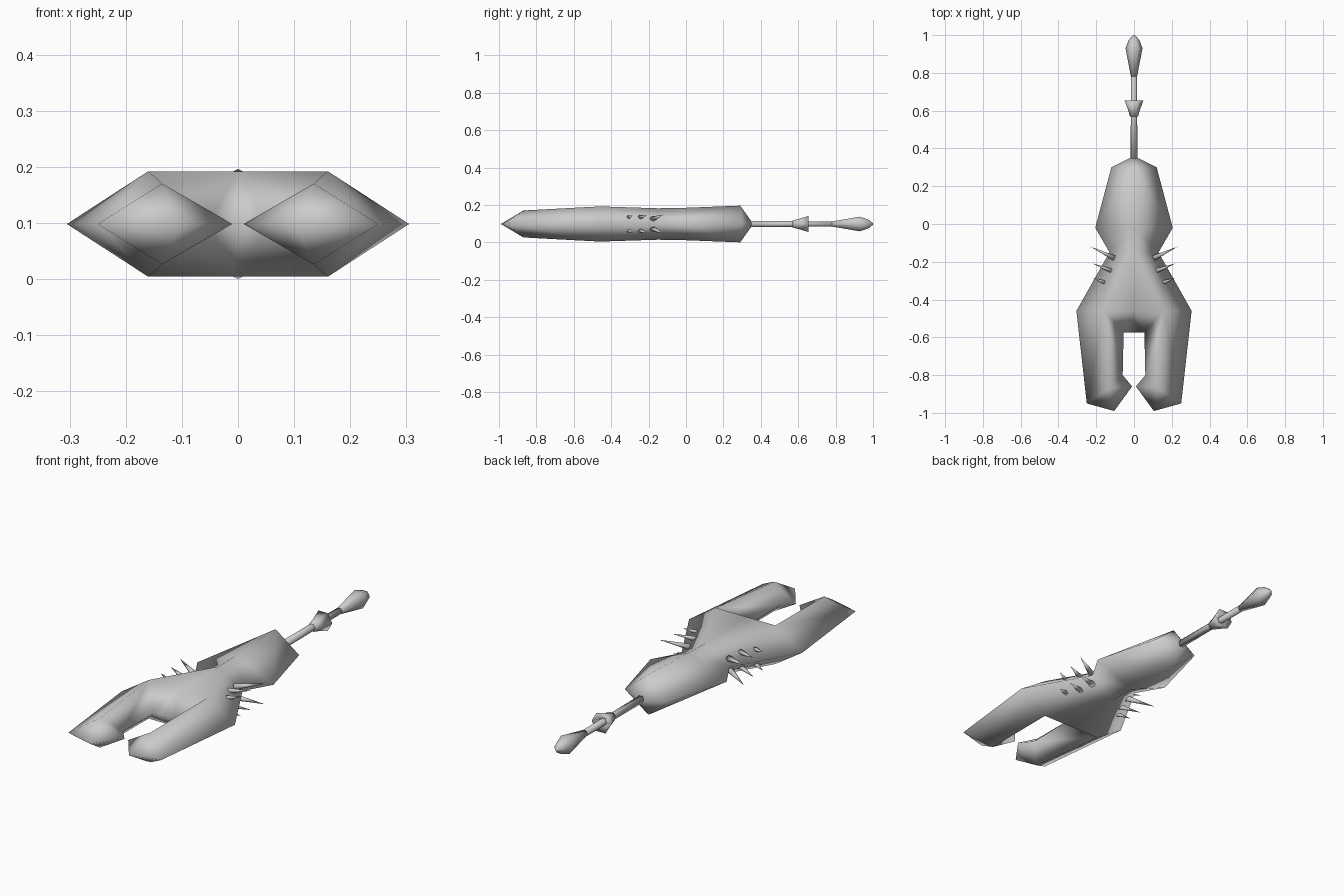
import bpy, bmesh, math
from mathutils import Vector

if "Cube" in bpy.data.objects:
    bpy.data.objects.remove(bpy.data.objects["Cube"])

MID = 0.098  # height of the symmetry plane

grey = bpy.data.materials.new("plain grey")
grey.diffuse_color = (0.6, 0.6, 0.6, 1)
grey.use_nodes = True
grey.node_tree.nodes["Principled BSDF"].inputs["Base Color"].default_value = grey.diffuse_color


def add_object(name, bm):
    mesh = bpy.data.meshes.new(name)
    bm.to_mesh(mesh)
    bm.free()
    mesh.materials.append(grey)
    for p in mesh.polygons:
        p.use_smooth = True
    ob = bpy.data.objects.new(name, mesh)
    ob.location.z = MID
    bpy.context.collection.objects.link(ob)
    return ob


def mirror(ob, x, z):
    m = ob.modifiers.new("mirror", 'MIRROR')
    m.use_axis = (x, False, z)


# Body with two pincers: one quarter, mirrored left-right and up-down
rim = [(0, .36), (.12, .30), (.205, -.02), (.13, -.15), (.305, -.46), (.25, -.95),
       (.105, -.99), (.01, -.86), (.06, -.80), (.055, -.575), (0, -.575)]
ridge = [(0, .29, .098), (0, -.02, .086), (0, -.15, .084), (0, -.46, .094),
         (.16, -.46, .094), (.135, -.87, .072)]
bm = bmesh.new()
r = [bm.verts.new((x, y, 0)) for x, y in rim]
t = [bm.verts.new(p) for p in ridge]
faces = [
    (r[0], t[0], r[1]), (t[0], t[1], r[2], r[1]), (t[1], t[2], r[3], r[2]),  # rear lobe
    (t[2], t[3], t[4]), (t[2], t[4], r[3]), (r[3], t[4], r[4]),              # shoulder
    (t[4], t[5], r[5], r[4]), (t[5], r[6], r[5]), (t[5], r[7], r[6]),        # pincer
    (t[5], r[8], r[7]), (t[4], r[9], r[8], t[5]), (t[3], r[10], r[9], t[4]),
]
for f in faces:
    face = bm.faces.new(f)
    face.normal_update()
    if face.normal.z < 0:
        face.normal_flip()
mirror(add_object("pincer_body", bm), True, True)


# Spikes beside the waist
def spike(name, base, tip, radius):
    base, tip = Vector(base), Vector(tip)
    axis = tip - base
    bm = bmesh.new()
    bmesh.ops.create_cone(bm, cap_ends=True, segments=6, radius1=radius, radius2=0,
                          depth=axis.length)
    bm.transform(axis.to_track_quat('Z', 'Y').to_matrix().to_4x4())
    bmesh.ops.translate(bm, verts=bm.verts, vec=(base + tip) / 2)
    mirror(add_object(name, bm), True, True)


spike("rear_spikes", (.105, -.18, .025), (.23, -.12, .05), .016)
spike("middle_spikes", (.12, -.247, .035), (.217, -.21, .047), .014)
spike("front_spikes", (.155, -.31, .034), (.217, -.285, .046), .012)


# Tail parts: six-sided lathed shapes along y
def lathe(name, profile, sides=6):
    bm = bmesh.new()
    rings = [[bm.verts.new((rad * math.cos(math.tau * i / sides), y,
                            rad * math.sin(math.tau * i / sides)))
              for i in range(sides)] for y, rad in profile]
    for a, b in zip(rings, rings[1:]):
        for i in range(sides):
            j = (i + 1) % sides
            bm.faces.new((a[i], a[j], b[j], b[i]))
    bm.faces.new(rings[0])
    bm.faces.new(rings[-1])
    bmesh.ops.remove_doubles(bm, verts=bm.verts, dist=.0005)
    bmesh.ops.recalc_face_normals(bm, faces=bm.faces)
    return add_object(name, bm)


lathe("tail_rod", [(.34, .018), (.80, .016)])
lathe("tail_collar", [(.57, .022), (.60, .030), (.655, .050), (.635, .017)])
lathe("tail_tip", [(.78, .016), (.93, .045), (.975, .028), (1.0, .004)])
